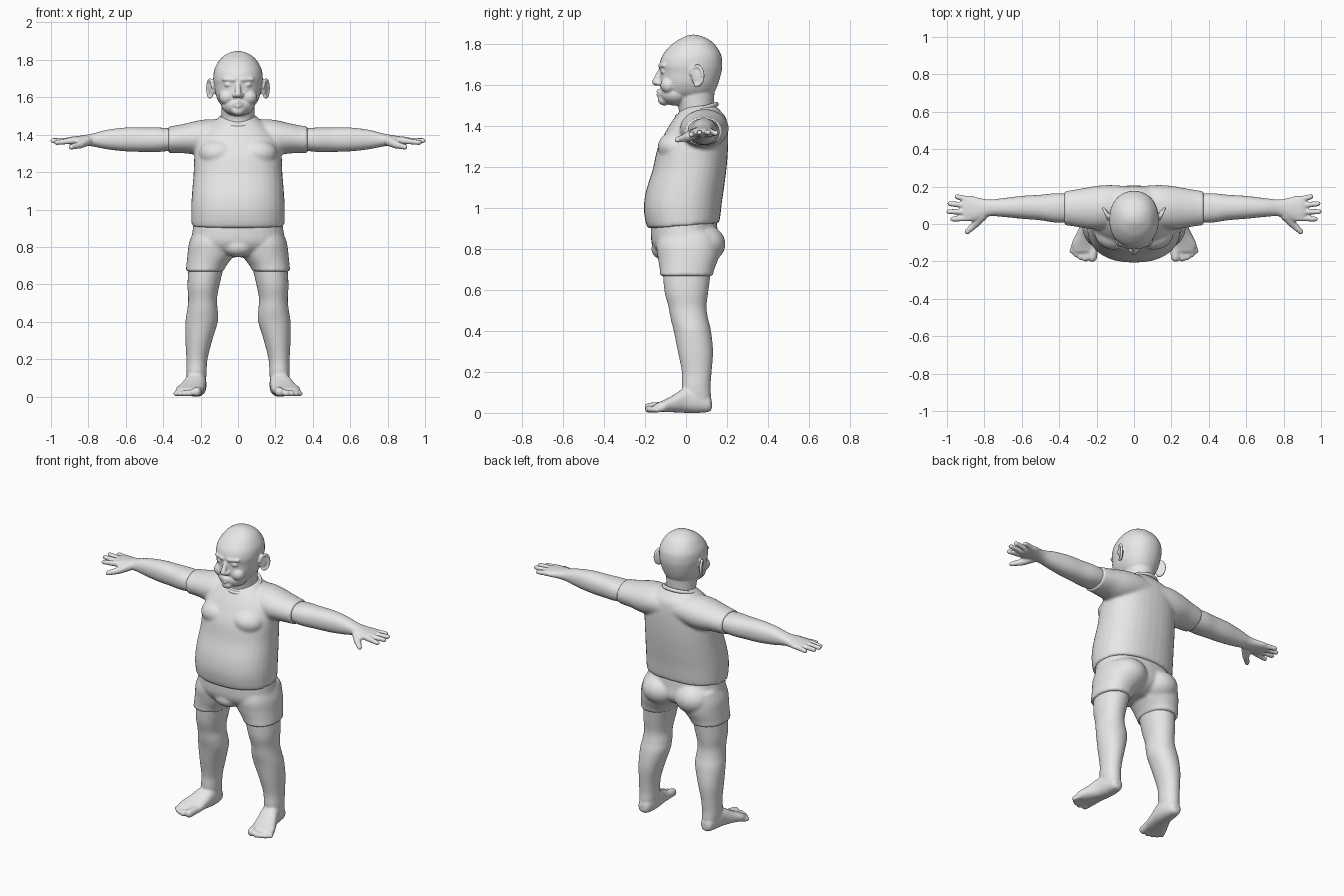
import bpy, bmesh, math
from mathutils import Vector, Matrix

grey = bpy.data.materials.new("plain grey")
grey.diffuse_color = (0.8, 0.8, 0.8, 1)


def smooth_rows(rows, sub=4):
    """Catmull-Rom interpolation between section rows."""
    out = []
    for i in range(len(rows) - 1):
        p = [rows[max(0, min(len(rows) - 1, i + k))] for k in (-1, 0, 1, 2)]
        for s in range(sub):
            t = s / sub
            out.append([0.5 * (2 * b + (c - a) * t + (2 * a - 5 * b + 4 * c - d) * t * t
                               + (3 * b - a - 3 * c + d) * t ** 3) for a, b, c, d in zip(*p)])
    return out + [list(rows[-1])]


def loft(bm, axis, rows, power=2.0, slope=0.0, n=36):
    """Rounded sections (position, low a, high a, low b, high b) along one axis."""
    rings = []
    for t, a0, a1, b0, b1 in smooth_rows(rows):
        ring = []
        for i in range(n):
            w = 2 * math.pi * i / n
            c, s = math.cos(w), math.sin(w)
            a = (a0 + a1) / 2 + (a1 - a0) / 2 * math.copysign(abs(c) ** (2 / power), c)
            b = (b0 + b1) / 2 + (b1 - b0) / 2 * math.copysign(abs(s) ** (2 / power), s)
            co = {"x": (t, a, b), "y": (a, t, b), "z": (a, b, t + slope * b)}[axis]
            ring.append(bm.verts.new(co))
        rings.append(ring)
    for r, q in zip(rings, rings[1:]):
        for i in range(n):
            bm.faces.new((r[i], r[(i + 1) % n], q[(i + 1) % n], q[i]))
    bm.faces.new(rings[0])
    bm.faces.new(rings[-1])


def ball(bm, centre, radii, turn=0.0):
    m = Matrix.Translation(centre) @ Matrix.Rotation(turn, 4, "Z") @ Matrix.Diagonal((*radii, 1))
    bmesh.ops.create_uvsphere(bm, u_segments=24, v_segments=14, radius=1, matrix=m)


def capsule(bm, p, q, r0, r1):
    p, q = Vector(p), Vector(q)
    turn = (q - p).to_track_quat("Z", "Y")
    made = bmesh.ops.create_uvsphere(bm, u_segments=16, v_segments=11, radius=1)
    for v in made["verts"]:
        v.co = q + turn @ (v.co * r1) if v.co.z > 0 else p + turn @ (v.co * r0)


def finish(name, bm, voxel, soften):
    """Mirror across x, fuse into one skin and soften the joins."""
    bmesh.ops.recalc_face_normals(bm, faces=bm.faces)
    me = bpy.data.meshes.new(name)
    bm.to_mesh(me)
    bm.free()
    me.materials.append(grey)
    ob = bpy.data.objects.new(name, me)
    bpy.context.collection.objects.link(ob)
    ob.modifiers.new("mirror", "MIRROR").use_mirror_merge = False
    fuse = ob.modifiers.new("fuse", "REMESH")
    fuse.mode, fuse.voxel_size, fuse.use_smooth_shade = "VOXEL", voxel, True
    relax = ob.modifiers.new("soften", "SMOOTH")
    relax.factor, relax.iterations = 0.5, soften
    return ob


# Shirt: torso, chest and short sleeves
bm = bmesh.new()
loft(bm, "z", [(.915, -.248, .248, -.186, .162), (.95, -.25, .25, -.198, .168),
               (1.02, -.25, .25, -.206, .176), (1.1, -.245, .245, -.195, .188),
               (1.2, -.237, .237, -.163, .2), (1.3, -.232, .232, -.14, .206),
               (1.38, -.215, .215, -.1, .204), (1.43, -.175, .175, -.068, .193),
               (1.465, -.13, .13, -.04, .165), (1.495, -.09, .09, -.01, .14)], 2.3, .08)
ball(bm, (.105, -.05, 1.3), (.105, .088, .075))
loft(bm, "x", [(0, 0, .2, 1.33, 1.46), (.12, -.02, .208, 1.3, 1.482), (.2, -.03, .204, 1.29, 1.478),
               (.28, -.02, .19, 1.3, 1.46), (.34, -.01, .18, 1.302, 1.448),
               (.372, -.008, .175, 1.302, 1.446)])
finish("shirt", bm, .009, 6)

# Collar band
bpy.ops.mesh.primitive_torus_add(major_segments=48, minor_segments=10, major_radius=.1,
                                 minor_radius=.011, location=(0, .053, 1.478), rotation=(.3, 0, 0))
collar = bpy.context.object
collar.name = "collar"
collar.data.materials.append(grey)
bpy.ops.object.shade_smooth()

# Shorts: hips, seat and two wide legs
bm = bmesh.new()
loft(bm, "z", [(.745, -.1, .1, -.06, .07), (.775, -.21, .21, -.13, .13), (.82, -.25, .25, -.165, .16),
               (.88, -.244, .244, -.172, .155), (.94, -.236, .236, -.17, .15)], 2.2)
loft(bm, "z", [(.668, .078, .28, -.128, .132), (.7, .062, .276, -.128, .138),
               (.76, .02, .27, -.138, .16), (.82, .01, .262, -.145, .165), (.88, .03, .24, -.13, .15)], 2.2)
ball(bm, (.115, .085, .825), (.115, .108, .095))
ball(bm, (0, -.1, .8), (.085, .07, .055))
finish("shorts", bm, .009, 5)

# Legs and feet
bm = bmesh.new()
loft(bm, "z", [(.03, .185, .262, .01, .118), (.08, .172, .272, -.01, .122), (.13, .168, .276, -.02, .12),
               (.2, .163, .276, -.02, .125), (.3, .138, .281, -.04, .132), (.4, .108, .281, -.06, .122),
               (.46, .108, .272, -.075, .108), (.52, .113, .266, -.086, .1),
               (.6, .098, .27, -.106, .11), (.72, .07, .262, -.115, .125)], 2.1)
loft(bm, "y", [(.126, .205, .24, .02, .06), (.112, .185, .258, .005, .085), (.06, .17, .272, 0, .12),
               (0, .17, .285, 0, .125), (-.06, .178, .312, .003, .088),
               (-.11, .185, .335, .003, .062), (-.15, .2, .325, .005, .045)], 2.4)
for x0, x1, y1, r in ((.213, .222, -.178, .025), (.25, .259, -.184, .018), (.275, .286, -.176, .017),
                      (.298, .31, -.162, .016), (.316, .331, -.144, .015)):
    capsule(bm, (x0, -.11, r + .006), (x1, y1, r), r, r)
finish("legs", bm, .007, 4)

# Arms and hands
bm = bmesh.new()
loft(bm, "x", [(.32, .01, .16, 1.32, 1.43), (.42, .008, .164, 1.308, 1.438),
               (.5, .02, .156, 1.308, 1.438), (.6, .028, .15, 1.311, 1.438),
               (.7, .038, .138, 1.322, 1.426), (.77, .042, .131, 1.336, 1.408),
               (.82, .026, .138, 1.342, 1.398), (.865, .014, .15, 1.345, 1.392),
               (.9, .02, .148, 1.348, 1.388), (.915, .03, .14, 1.355, 1.382)], 2.2)
for y0, x1, y1, z1 in ((.032, .97, .026, 1.358), (.064, .99, .066, 1.368),
                       (.097, .985, .109, 1.37), (.13, .946, .146, 1.366)):
    capsule(bm, (.88, y0, 1.368), (x1, y1, z1), .0175, .0135)
capsule(bm, (.81, .045, 1.365), (.85, -.002, 1.345), .028, .021)
capsule(bm, (.85, -.002, 1.345), (.892, -.042, 1.334), .02, .0145)
finish("arms", bm, .0065, 3)

# Head: neck, skull, jaw, face and ears
bm = bmesh.new()
loft(bm, "z", [(1.42, -.095, .095, -.035, .14), (1.48, -.088, .088, -.035, .135),
               (1.53, -.088, .088, -.05, .137), (1.58, -.09, .09, -.06, .14)])
loft(bm, "z", [(1.545, -.078, .078, -.1, .115), (1.57, -.1, .1, -.118, .14), (1.61, -.118, .118, -.127, .158),
               (1.66, -.127, .127, -.126, .172), (1.7, -.132, .132, -.13, .177),
               (1.75, -.126, .126, -.113, .171), (1.8, -.098, .098, -.069, .14),
               (1.828, -.066, .066, -.026, .104), (1.842, -.034, .034, .004, .068),
               (1.847, -.008, .008, .03, .044)], 2.15)
ball(bm, (0, -.05, 1.56), (.09, .08, .06))
ball(bm, (0, -.106, 1.528), (.036, .031, .027))
ball(bm, (.06, -.085, 1.6), (.042, .04, .04))
capsule(bm, (0, -.124, 1.672), (0, -.147, 1.617), .012, .019)      # nose
ball(bm, (.017, -.134, 1.61), (.013, .017, .012))
capsule(bm, (.022, -.126, 1.694), (.075, -.108, 1.697), .011, .011)  # brow
ball(bm, (.05, -.108, 1.667), (.023, .017, .013))                   # eye
for z, r in ((1.57, .0105), (1.552, .011)):                         # lips
    capsule(bm, (0, -.134, z), (.035, -.114, 1.562), r, .007)
ball(bm, (.142, .052, 1.645), (.011, .028, .045), -.45)             # ear
rim = []
for i in range(11):
    w = math.radians(-110 + 28 * i)
    y, z = .054 + .029 * math.cos(w), 1.647 + .048 * math.sin(w)
    rim.append((.148 + .45 * (y - .05), y, z))
for p, q in zip(rim, rim[1:]):
    capsule(bm, p, q, .0085, .0085)
finish("head", bm, .0055, 3)
